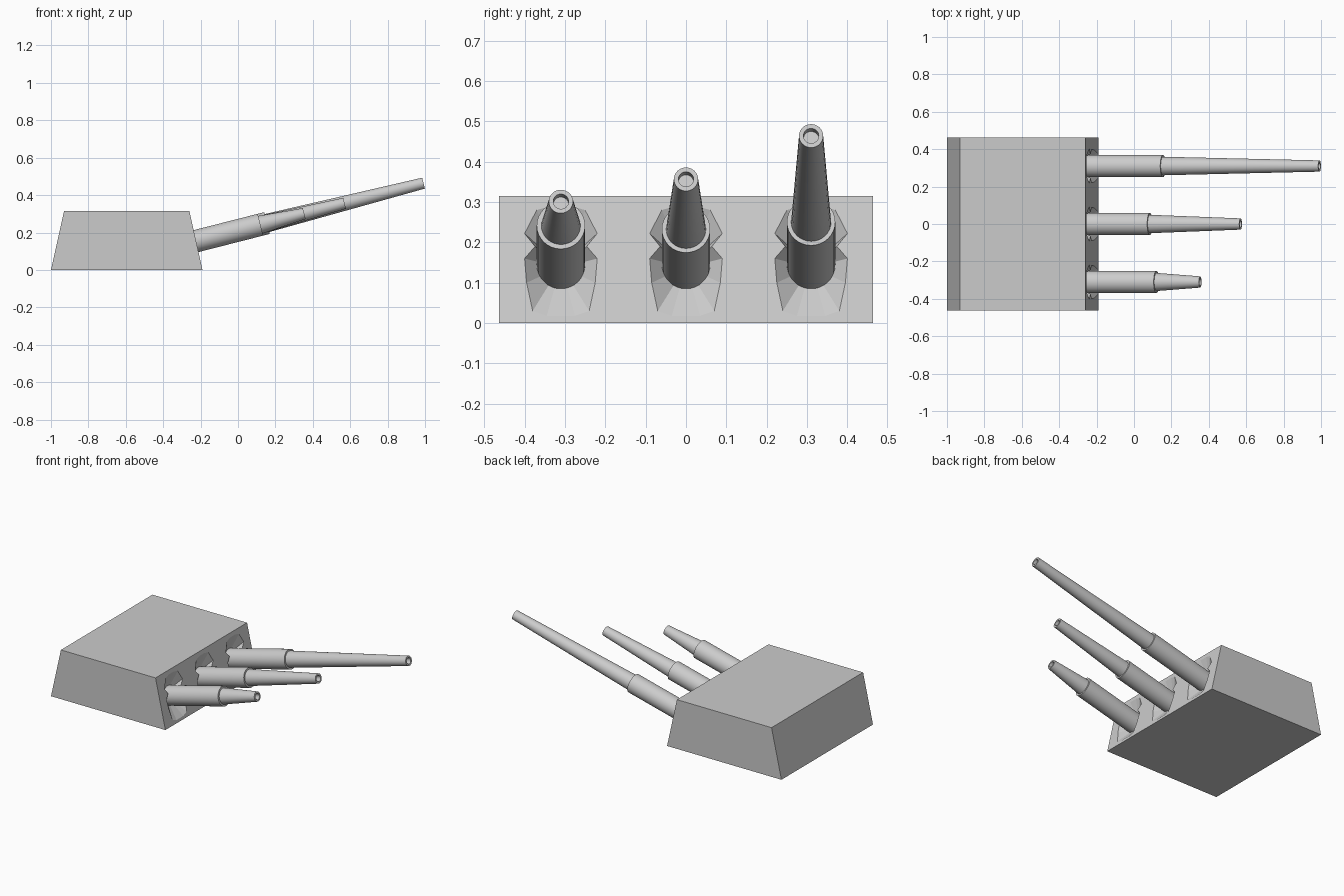
import bpy, bmesh, math
from mathutils import Vector, Matrix

if "Cube" in bpy.data.objects:
    bpy.data.objects.remove(bpy.data.objects["Cube"], do_unlink=True)

SIDES = 32
PITCH = math.radians(14.3)
AXIS = Vector((math.cos(PITCH), 0, math.sin(PITCH)))
PIVOT_X, PIVOT_Z = -0.22, 0.155


def make_object(name, bm):
    bmesh.ops.recalc_face_normals(bm, faces=bm.faces)
    mesh = bpy.data.meshes.new(name)
    bm.to_mesh(mesh)
    bm.free()
    obj = bpy.data.objects.new(name, mesh)
    bpy.context.collection.objects.link(obj)
    return obj


def activate(obj):
    bpy.ops.object.select_all(action="DESELECT")
    obj.select_set(True)
    bpy.context.view_layer.objects.active = obj


def loft(name, rings):
    """Skin a stack of equal-length point rings and cap both ends."""
    bm = bmesh.new()
    rows = [[bm.verts.new(p) for p in ring] for ring in rings]
    count = len(rows[0])
    for a, b in zip(rows, rows[1:]):
        for i in range(count):
            j = (i + 1) % count
            bm.faces.new((a[i], a[j], b[j], b[i]))
    bm.faces.new(rows[0])
    bm.faces.new(rows[-1])
    return make_object(name, bm)


def tube(name, y, profile):
    """Turn (axis x, offset along axis, radius) stations about the pitched axis."""
    side, up = Vector((0, 1, 0)), Vector((-AXIS.z, 0, AXIS.x))
    rings = []
    for x, shift, radius in profile:
        centre = Vector((x, y, PIVOT_Z + (x - PIVOT_X) * math.tan(PITCH))) + AXIS * shift
        angles = [math.tau * i / SIDES for i in range(SIDES)]
        rings.append([centre + radius * (side * math.cos(a) + up * math.sin(a)) for a in angles])
    obj = loft(name, rings)
    activate(obj)
    bpy.ops.object.shade_smooth_by_angle(angle=math.radians(30))
    return obj


# Housing with sloping front and back plates
def face_x(z):
    return -0.19 - z * 0.07 / 0.315


section = [(-1, 0), (face_x(0), 0), (face_x(0.315), 0.315), (-0.93, 0.315)]
housing = loft("housing", [[(x, y, z) for x, z in section] for y in (-0.463, 0.463)])

# Flared gun port outline, pinched beside the sleeve
half = [(0.035, 0.018), (0.07, 0.03), (0.085, 0.10), (0.09, 0.16),
        (0.064, 0.19), (0.09, 0.222), (0.06, 0.28), (0.025, 0.29)]
outline = half + [(-y, z) for y, z in reversed(half)]


def cut_port(y0):
    mouth, throat = [], []
    for y, z in outline:
        mouth.append(Vector((face_x(z), y0 + y, z)))
        inward = Vector((y, z - PIVOT_Z)).normalized() * 0.05
        zi = 0.147 + inward.y
        throat.append(Vector((face_x(zi) - 0.05, y0 + inward.x, zi)))
    lip = [m + Vector((0.02, 0, 0)) for m in mouth]
    cutter = loft("port_cutter", [lip, mouth, throat])
    cutter.hide_render = True
    mod = housing.modifiers.new("port", "BOOLEAN")
    mod.operation = "DIFFERENCE"
    mod.solver = "EXACT"
    mod.object = cutter
    activate(housing)
    bpy.ops.object.modifier_apply(modifier=mod.name)
    bpy.data.objects.remove(cutter, do_unlink=True)


# Three guns of different length: y, sleeve end, muzzle
guns = {"right": (-0.31, 0.12, 0.354),
        "middle": (0.0, 0.085, 0.57),
        "left": (0.31, 0.155, 0.992)}

for label, (y, sleeve_end, muzzle) in guns.items():
    cut_port(y)
    tube(label + "_sleeve", y, [(-0.33, 0, 0.06), (sleeve_end, 0, 0.06)])
    tube(label + "_barrel", y, [(sleeve_end, -0.02, 0.05), (muzzle, 0, 0.03),
                                (muzzle, 0, 0.019), (muzzle, -0.03, 0.019)])
